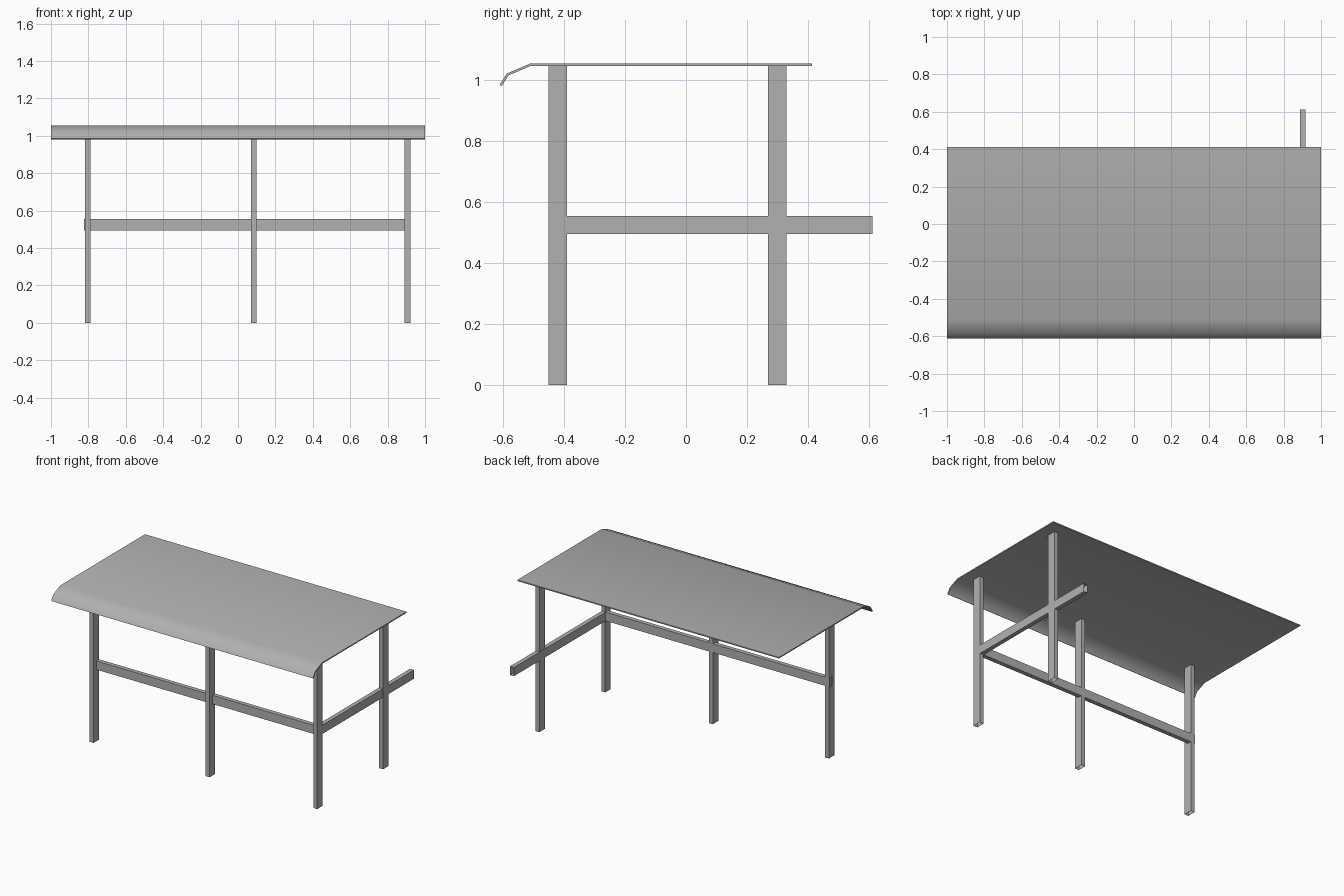
import bpy, bmesh
from math import radians

if "Cube" in bpy.data.objects:
    bpy.data.objects.remove(bpy.data.objects["Cube"])

# Dark grey paint shared by all parts
grey = bpy.data.materials.new("dark_grey")
grey.diffuse_color = (0.44, 0.44, 0.44, 1)
grey.use_nodes = True
grey.node_tree.nodes["Principled BSDF"].inputs["Base Color"].default_value = grey.diffuse_color


def make_object(name, verts, faces):
    mesh = bpy.data.meshes.new(name)
    mesh.from_pydata(verts, [], faces)
    bm = bmesh.new()
    bm.from_mesh(mesh)
    bmesh.ops.recalc_face_normals(bm, faces=bm.faces)
    bm.to_mesh(mesh)
    bm.free()
    mesh.materials.append(grey)
    obj = bpy.data.objects.new(name, mesh)
    bpy.context.collection.objects.link(obj)
    return obj


def tube(name, lo, hi, axis):
    """Rectangular tube along an axis, open at both ends."""
    a, b = [i for i in range(3) if i != axis]
    verts = []
    for end in (lo[axis], hi[axis]):
        for u, v in ((lo[a], lo[b]), (hi[a], lo[b]), (hi[a], hi[b]), (lo[a], hi[b])):
            p = [0, 0, 0]
            p[axis], p[a], p[b] = end, u, v
            verts.append(p)
    faces = [(i, (i + 1) % 4, (i + 1) % 4 + 4, i + 4) for i in range(4)]
    return make_object(name, verts, faces)


# Top sheet with bent front lip: y-z profile extruded along x
outer = [(-0.611, 0.985), (-0.588, 1.022), (-0.511, 1.055), (0.413, 1.055)]
inner = [(0.413, 1.047), (-0.509, 1.047), (-0.582, 1.016), (-0.604, 0.981)]
profile = outer + inner
n = len(profile)
verts = [(x, y, z) for x in (-1, 1) for y, z in profile]
faces = [(i, (i + 1) % n, (i + 1) % n + n, i + n) for i in range(n)]
for k in (0, n):  # end caps as quads between outer and inner edges
    faces += [(k + i, k + i + 1, k + n - 2 - i, k + n - 1 - i) for i in range(3)]
top = make_object("top_sheet", verts, faces)
bpy.context.view_layer.objects.active = top
top.select_set(True)
bpy.ops.object.shade_smooth_by_angle(angle=radians(50))

# Posts
POST_TOP = 1.048
for name, x, y in (("front_post_left", -0.803, -0.421),
                   ("front_post_middle", 0.084, -0.421),
                   ("front_post_right", 0.906, -0.421),
                   ("back_post_right", 0.906, 0.299)):
    tube(name, (x - 0.015, y - 0.03, 0), (x + 0.015, y + 0.03, POST_TOP), 2)

# Rails
tube("front_rail", (-0.823, -0.421, 0.495), (0.892, -0.391, 0.555), 0)
tube("side_rail", (0.888, -0.405, 0.495), (0.918, 0.611, 0.555), 1)
